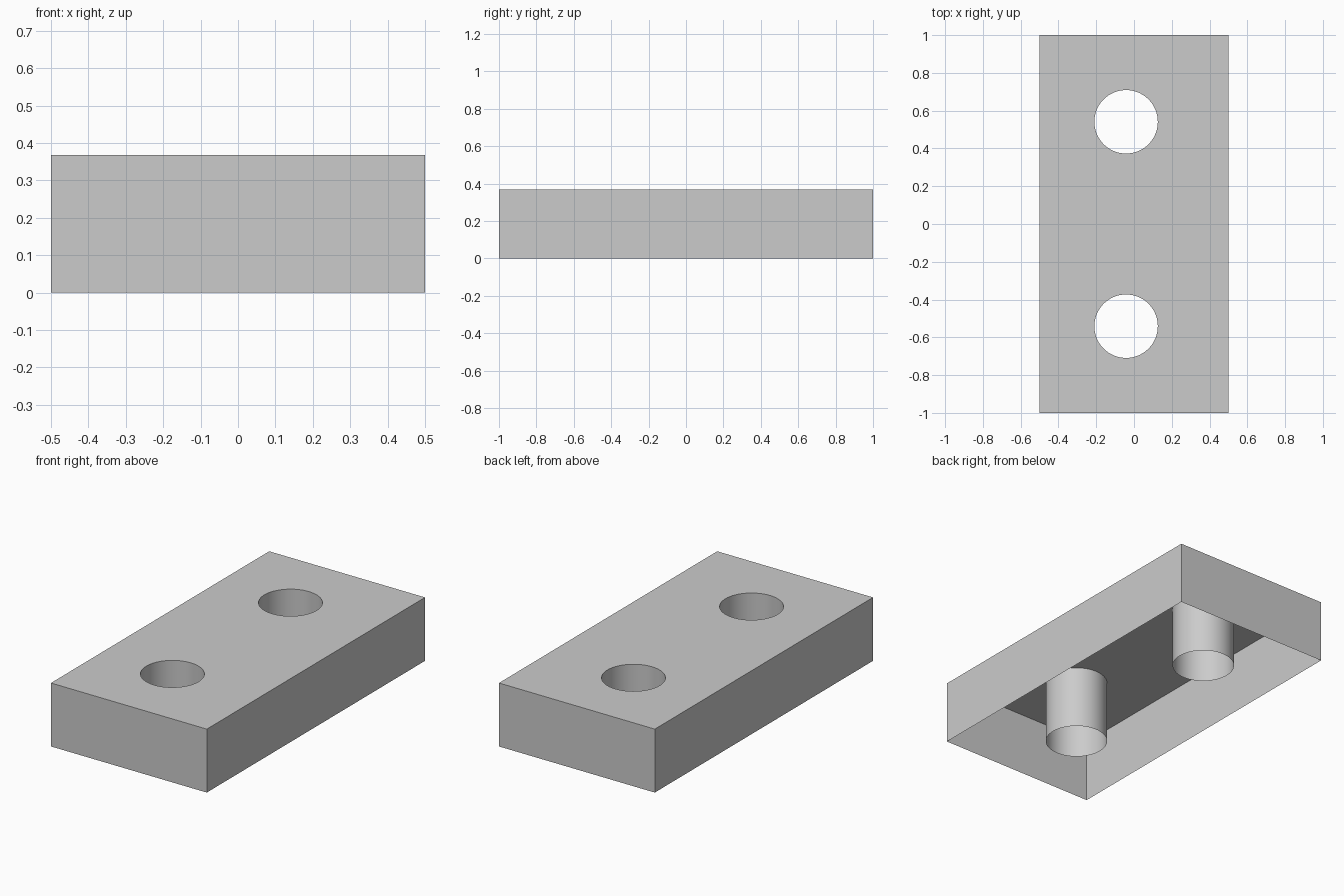
import bpy
import bmesh
import math

WIDTH, LENGTH, HEIGHT = 1.0, 2.0, 0.368
HOLE_X, HOLE_Y, HOLE_RADIUS = -0.042, 0.541, 0.168

cube = bpy.data.objects.get("Cube")
if cube:
    bpy.data.objects.remove(cube, do_unlink=True)

grey = bpy.data.materials.new("plain grey")
grey.use_nodes = True
grey.diffuse_color = (0.6, 0.6, 0.6, 1)
grey.node_tree.nodes["Principled BSDF"].inputs["Base Color"].default_value = (0.6, 0.6, 0.6, 1)

# Solid block
bpy.ops.mesh.primitive_cube_add(size=1, location=(0, 0, HEIGHT / 2))
block = bpy.context.object
block.name = "hollow_block"
block.scale = (WIDTH, LENGTH, HEIGHT)
bpy.ops.object.transform_apply(location=True, rotation=False, scale=True)
block.data.materials.append(grey)

# Two round through holes
for side in (-1, 1):
    bpy.ops.mesh.primitive_cylinder_add(
        vertices=64, radius=HOLE_RADIUS, depth=HEIGHT * 2,
        location=(HOLE_X, side * HOLE_Y, HEIGHT / 2))
    cutter = bpy.context.object
    cutter.name = "hole_cutter"
    cutter.hide_render = True
    cutter.data.materials.append(grey)
    cut = block.modifiers.new("hole", 'BOOLEAN')
    cut.operation = 'DIFFERENCE'
    cut.solver = 'EXACT'
    cut.object = cutter
    bpy.ops.object.select_all(action='DESELECT')
    bpy.context.view_layer.objects.active = block
    block.select_set(True)
    bpy.ops.object.modifier_apply(modifier=cut.name)
    bpy.data.objects.remove(cutter, do_unlink=True)

# Open underside: leaves a thin shell with two tubes hanging from the top
bm = bmesh.new()
bm.from_mesh(block.data)
bm.normal_update()
underside = [f for f in bm.faces if f.normal.z < -0.5]
bmesh.ops.delete(bm, geom=underside, context='FACES')
bm.to_mesh(block.data)
bm.free()

bpy.ops.object.shade_smooth_by_angle(angle=math.radians(30))
